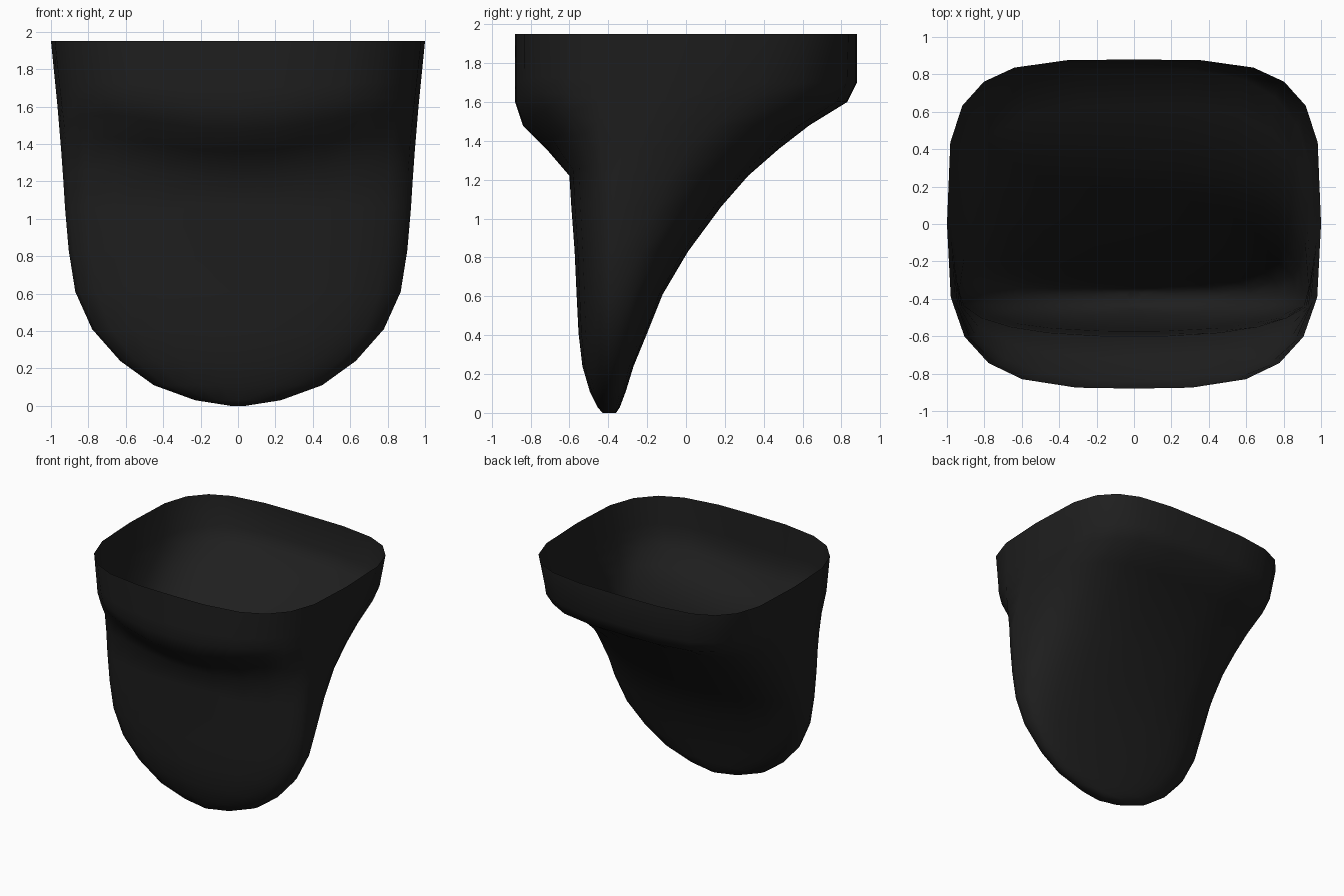
import bpy, bmesh, math

if "Cube" in bpy.data.objects:
    bpy.data.objects.remove(bpy.data.objects["Cube"])

black = bpy.data.materials.new("charcoal black")
black.diffuse_color = (0.0135, 0.0135, 0.0135, 1)
black.use_nodes = True
black.node_tree.nodes["Principled BSDF"].inputs["Base Color"].default_value = black.diffuse_color

# Sections: height, half width, front y, widest y, back y, front and back squareness, corner lift
rows = [
    (0.0, 0.04, -0.43, -0.39, -0.36, 2.3, 2.6, 0),
    (0.03, 0.23, -0.455, -0.39, -0.34, 2.3, 2.6, 0),
    (0.11, 0.45, -0.495, -0.385, -0.31, 2.3, 2.6, 0),
    (0.24, 0.63, -0.533, -0.38, -0.27, 2.3, 2.7, 0),
    (0.41, 0.78, -0.553, -0.375, -0.20, 2.4, 2.8, 0),
    (0.61, 0.87, -0.563, -0.37, -0.12, 2.4, 2.8, 0),
    (0.83, 0.905, -0.573, -0.37, 0.01, 2.4, 2.8, 0),
    (1.06, 0.925, -0.59, -0.365, 0.18, 2.4, 2.9, 0),
    (1.22, 0.935, -0.60, -0.36, 0.32, 2.4, 3.0, 0.05),
    (1.36, 0.945, -0.72, -0.30, 0.48, 2.5, 3.1, 0.08),
    (1.48, 0.955, -0.84, -0.23, 0.635, 2.6, 3.2, 0.08),
    (1.60, 0.965, -0.88, -0.15, 0.83, 2.9, 3.4, 0.05),
    (1.70, 0.975, -0.88, -0.08, 0.88, 3.1, 3.6, 0.03),
    (1.95, 1.0, -0.88, 0.0, 0.88, 3.35, 3.85, 0),
]
quadrant = [0, 15, 32, 49, 65, 82]


def section(z, w, yf, yc, yb, nf, nb, lift):
    """Rounded-square ring with separate front and back curvature."""
    pts = []
    for q in range(4):
        angles = quadrant if q % 2 == 0 else [0] + [90 - b for b in reversed(quadrant[1:])]
        for a in angles:
            t = math.radians(q * 90 + a)
            c, s = round(math.cos(t), 6), round(math.sin(t), 6)
            n, d = (nb, yb - yc) if s >= 0 else (nf, yc - yf)
            x = math.copysign(abs(c) ** (2 / n), c)
            y = math.copysign(abs(s) ** (2 / n), s)
            up = lift * 4 * c * c * s * s if s < 0 else 0
            pts.append((x * w, yc + d * y, z + up))
    return pts


# Open pouch shell lofted through the sections, closed at the bottom tip
bm = bmesh.new()
rings = [[bm.verts.new(p) for p in section(*r)] for r in rows]
for lo, hi in zip(rings, rings[1:]):
    for i in range(len(lo)):
        j = (i + 1) % len(lo)
        bm.faces.new((lo[i], lo[j], hi[j], hi[i]))
bm.faces.new(list(reversed(rings[0])))
for f in bm.faces:
    f.smooth = True
bm.normal_update()
mesh = bpy.data.meshes.new("open_pouch")
bm.to_mesh(mesh)
bm.free()
mesh.materials.append(black)
pouch = bpy.data.objects.new("open_pouch", mesh)
bpy.context.collection.objects.link(pouch)
